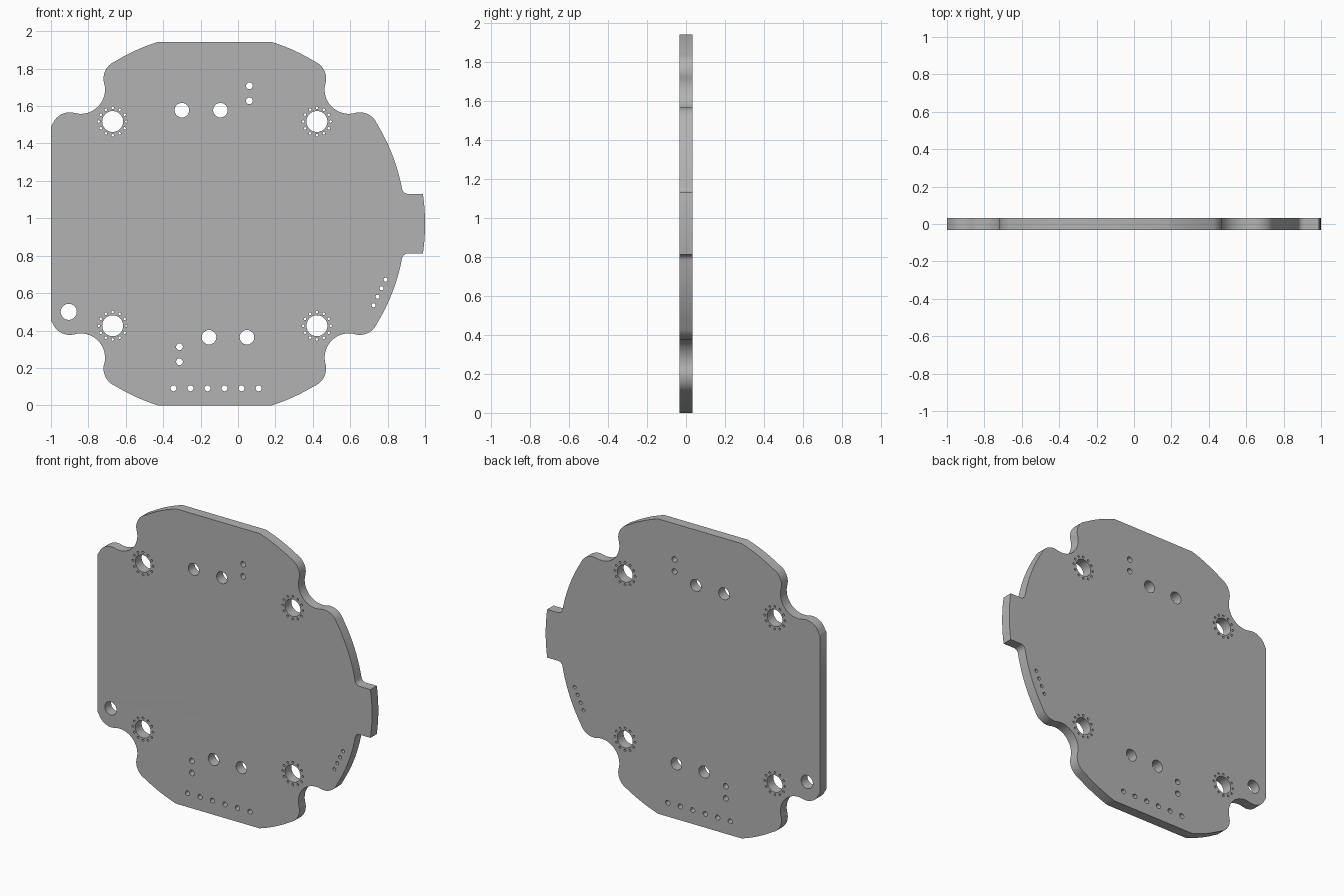
import bpy, bmesh
from math import sin, cos, asin, acos, atan2, radians, pi, hypot

if "Cube" in bpy.data.objects:
    bpy.data.objects.remove(bpy.data.objects["Cube"], do_unlink=True)

CX, CZ = -0.124, 0.9715      # centre of the disc
R, R_TAB = 1.018, 1.124      # disc and tab radii
THICK = 0.066


def arc(cx, cy, r, a0, a1, n):
    return [(cx + r * cos(a0 + (a1 - a0) * i / n),
             cy + r * sin(a0 + (a1 - a0) * i / n)) for i in range(n + 1)]


def rim(a0, a1, n):
    return arc(0, 0, R, a0, a1, n)


# Corner notch: rounded lobe, concave scoop, then the same across the diagonal
bx, by, br, d, dr = 0.495, 0.775, 0.1, 0.717, 0.13
lobe = atan2(by, bx)
join = atan2(d - by, d - bx)
half = arc(bx, by, br, lobe, join, 12) + arc(d, d, dr, join + pi, 1.25 * pi, 10)[1:]
notch = [(y, x) for x, y in half] + half[-2::-1]
low = pi / 2 - lobe

# Upper half of the outline, from the tab round to the flat left side
tab_h, fillet = 0.159, 0.034
fy = tab_h + fillet
fx = (( R + fillet) ** 2 - fy ** 2) ** 0.5
fa = atan2(fy, fx)
top_a = asin(CZ / R)
side_a = acos((1 + CX) / R)
upper = arc(0, 0, R_TAB, 0, asin(tab_h / R_TAB), 5)
upper += arc(fx, fy, fillet, 1.5 * pi, pi + fa, 8)
upper += rim(fa, low, 16)[1:-1]
upper += notch
upper += rim(lobe, top_a, 10)[1:]
upper += rim(pi - top_a, pi - lobe, 10)[:-1]
upper += [(-x, y) for x, y in reversed(notch)]
upper += rim(pi - low, pi - side_a, 3)[1:]
outline = upper + [(x, -y) for x, y in reversed(upper[1:])]
loops = [[(x + CX, y + CZ) for x, y in outline]]


def hole(x, z, r, n=24):
    loops.append(arc(x, z, r, 0, 2 * pi, n)[:-1])


# Four mounting holes, each ringed by tiny holes
for sx in (-1, 1):
    for sz in (-1, 1):
        mx, mz = CX + sx * 0.546, CZ + sz * 0.546
        hole(mx, mz, 0.056, 40)
        for x, z in arc(mx, mz, 0.0735, 0, 2 * pi, 12)[:-1]:
            hole(x, z, 0.007, 12)

# Medium holes
for x, z in ((-0.3, 1.578), (-0.094, 1.578), (-0.155, 0.364), (0.048, 0.364)):
    hole(x, z, 0.039, 32)
hole(-0.905, 0.5, 0.043, 32)

# Small pairs, bottom row and slanted row
for x, z in ((0.061, 1.708), (0.061, 1.628), (-0.313, 0.313), (-0.313, 0.233)):
    hole(x, z, 0.018)
for i in range(6):
    hole(-0.345 + 0.091 * i, 0.091, 0.016)
for i in range(4):
    hole(0.725 + 0.0213 * i, 0.535 + 0.0455 * i, 0.011, 16)

# Plate: filled profile with holes, extruded
curve = bpy.data.curves.new("plate", "CURVE")
curve.dimensions = "2D"
curve.fill_mode = "BOTH"
curve.extrude = THICK / 2
for pts in loops:
    s = curve.splines.new("POLY")
    s.points.add(len(pts) - 1)
    for p, (x, y) in zip(s.points, pts):
        p.co = (x, y, 0, 1)
    s.use_cyclic_u = True
plate = bpy.data.objects.new("plate", curve)
bpy.context.collection.objects.link(plate)
plate.rotation_euler.x = pi / 2

bpy.ops.object.select_all(action="DESELECT")
plate.select_set(True)
bpy.context.view_layer.objects.active = plate
bpy.ops.object.convert(target="MESH")
plate = bpy.context.object
bpy.ops.object.transform_apply(location=False, rotation=True, scale=False)

bm = bmesh.new()
bm.from_mesh(plate.data)
bmesh.ops.remove_doubles(bm, verts=bm.verts, dist=0.0002)
bmesh.ops.recalc_face_normals(bm, faces=bm.faces)
bm.to_mesh(plate.data)
bm.free()
bpy.ops.object.shade_smooth_by_angle(angle=radians(32))

# Plain grey
grey = bpy.data.materials.new("grey")
grey.use_nodes = True
grey.diffuse_color = (0.45, 0.45, 0.45, 1)
grey.node_tree.nodes["Principled BSDF"].inputs["Base Color"].default_value = (0.45, 0.45, 0.45, 1)
plate.data.materials.clear()
plate.data.materials.append(grey)
